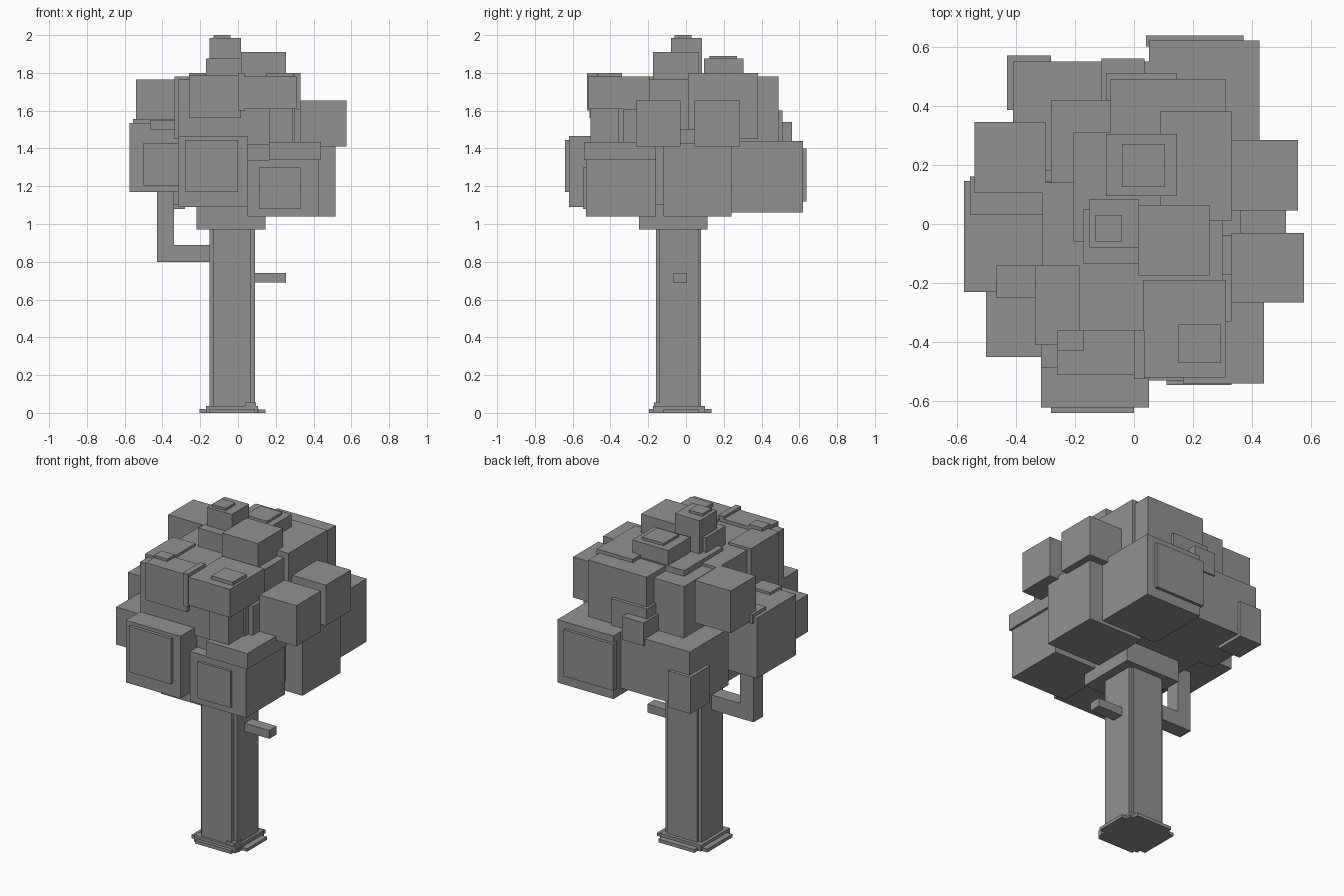
import bpy, bmesh
from mathutils import Matrix, Vector

# Dark grey shared by the whole tree
grey = bpy.data.materials.new("dark_grey")
grey.diffuse_color = (.285, .285, .285, 1)


def blocks(name, boxes):
    """One flat-shaded object from boxes given as (x0, x1, y0, y1, z0, z1)."""
    bm = bmesh.new()
    for x0, x1, y0, y1, z0, z1 in boxes:
        mid = Vector((x0 + x1, y0 + y1, z0 + z1)) / 2
        size = Matrix.Diagonal((x1 - x0, y1 - y0, z1 - z0, 1))
        bmesh.ops.create_cube(bm, size=1, matrix=Matrix.Translation(mid) @ size)
    mesh = bpy.data.meshes.new(name)
    bm.to_mesh(mesh)
    bm.free()
    mesh.materials.append(grey)
    ob = bpy.data.objects.new(name, mesh)
    bpy.context.collection.objects.link(ob)


# Trunk with notched corners, stepped roots and a wider collar
blocks("trunk", [(-.15, .09, -.14, .065, 0, 1.0), (-.13, .07, -.16, .08, 0, 1.0)])
blocks("roots", [
    (-.205, .11, -.15, .09, 0, .02), (-.17, .145, -.12, .07, 0, .018),
    (-.15, .09, -.195, .135, 0, .02), (-.17, .105, -.175, .10, 0, .037),
    (.04, .095, -.17, -.10, 0, .055),
])
blocks("trunk_collar", [(-.22, .145, -.25, .115, .97, 1.12)])

# Branches
blocks("left_branch", [(-.43, -.14, -.12, -.03, .80, .89), (-.43, -.34, -.12, -.03, .89, 1.25)])
blocks("right_branch", [(.08, .255, -.065, .005, .69, .74)])

# Inner mass of the crown
blocks("crown_core", [
    (-.31, .40, -.46, .50, 1.10, 1.43), (-.31, .30, -.36, .14, 1.40, 1.765),
    (-.205, .17, -.06, .31, 1.40, 1.785),
])

# Lower ring of foliage
blocks("lower_front_foliage", [
    (-.315, .05, -.62, -.25, 1.09, 1.465), (-.28, 0, -.64, -.60, 1.17, 1.445),
    (.05, .425, -.53, -.16, 1.04, 1.34), (.11, .33, -.545, -.51, 1.08, 1.30),
    (.165, .44, -.54, -.16, 1.34, 1.435),
])
blocks("lower_right_foliage", [(.15, .515, -.12, .24, 1.04, 1.43)])
blocks("lower_back_foliage", [
    (.05, .425, .24, .62, 1.06, 1.44), (.04, .37, .60, .638, 1.12, 1.40),
    (-.41, .05, .18, .55, 1.10, 1.44), (-.43, -.28, .385, .57, 1.08, 1.30),
])
blocks("lower_left_foliage", [
    (-.575, -.20, -.23, .145, 1.17, 1.535), (-.555, -.31, .03, .16, 1.50, 1.555),
    (-.50, -.20, -.45, -.14, 1.205, 1.43), (-.465, -.30, -.25, -.14, 1.50, 1.55),
])

# Upper ring of foliage
blocks("upper_front_foliage", [
    (-.335, -.185, -.41, -.14, 1.45, 1.78), (-.315, .165, -.485, -.20, 1.42, 1.765),
    (-.26, .015, -.51, -.36, 1.56, 1.785), (0, .035, -.525, -.36, 1.60, 1.80),
    (.03, .31, -.52, -.19, 1.61, 1.78), (.165, .29, -.505, -.20, 1.40, 1.62),
    (-.26, -.17, -.43, -.36, 1.77, 1.80), (.15, .295, -.47, -.34, 1.77, 1.80),
    (.20, .33, -.33, -.17, 1.40, 1.61),
])
blocks("upper_back_foliage", [
    (-.28, 0, .12, .42, 1.40, 1.75), (-.08, .31, .15, .49, 1.42, 1.78),
    (.09, .33, .01, .38, 1.45, 1.80), (-.095, .145, .40, .51, 1.40, 1.60),
    (-.11, .035, .40, .56, 1.40, 1.54),
])

# Cubes jutting from the sides
blocks("side_cubes", [
    (.33, .575, -.265, -.03, 1.41, 1.655), (.31, .555, .045, .285, 1.41, 1.655),
    (.25, .36, -.04, .06, 1.41, 1.50), (-.54, -.30, .105, .345, 1.51, 1.765),
])

# Stepped treetops
blocks("treetop", [
    (-.17, .02, -.135, .05, 1.70, 1.875), (-.15, .015, -.08, .085, 1.78, 1.985),
    (-.13, -.04, -.06, .03, 1.98, 2.0), (.015, .255, -.175, .065, 1.70, 1.91),
    (-.095, .145, .095, .305, 1.65, 1.875), (-.04, .105, .125, .27, 1.87, 1.89),
])
